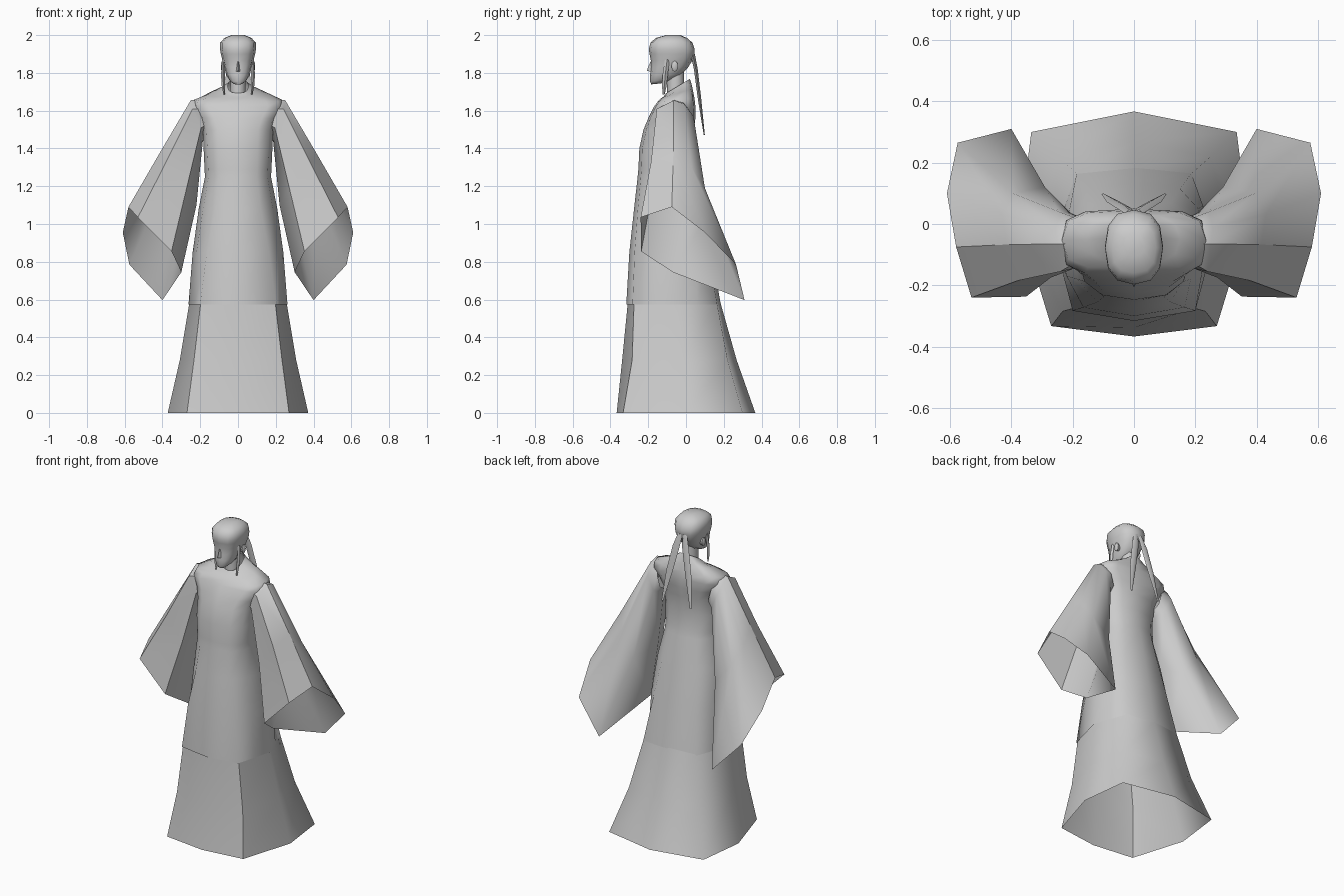
import bpy, bmesh, math


def loft(name, rings, cap_start=False, cap_end=False, angle=60, sharp=()):
    """Skin equally sized closed rings; 'sharp' lists columns kept as hard ridges."""
    bm = bmesh.new()
    vs = [[bm.verts.new(p) for p in r] for r in rings]
    n = len(rings[0])
    for a, b in zip(vs, vs[1:]):
        for i in range(n):
            j = (i + 1) % n
            bm.faces.new((a[i], a[j], b[j], b[i]))
    if cap_start:
        bm.faces.new(vs[0])
    if cap_end:
        bm.faces.new(vs[-1])
    bmesh.ops.recalc_face_normals(bm, faces=bm.faces)
    for a, b in zip(vs, vs[1:]):
        for i in sharp:
            bm.edges.get((a[i], b[i])).smooth = False
    me = bpy.data.meshes.new(name)
    bm.to_mesh(me)
    bm.free()
    ob = bpy.data.objects.new(name, me)
    bpy.context.collection.objects.link(ob)
    bpy.ops.object.select_all(action='DESELECT')
    ob.select_set(True)
    bpy.context.view_layer.objects.active = ob
    bpy.ops.object.shade_smooth_by_angle(angle=math.radians(angle))
    return ob


def half_ring(z, pts):
    """Mirror half an outline (front centre to back centre) across x."""
    return [(x, y, z) for x, y in pts] + [(-x, y, z) for x, y in pts[-2:0:-1]]


def oval(z, w, yf, yb, tilt=0, n=12, p=0.8):
    """Boxy oval section, optionally tilted up towards the back."""
    ring = []
    for i in range(n):
        t = 2 * math.pi * i / n
        s, c = math.sin(t), -math.cos(t)
        x = w * math.copysign(abs(s) ** p, s)
        y = (yf + yb) / 2 + (yb - yf) / 2 * math.copysign(abs(c) ** p, c)
        ring.append((x, y, z + tilt * (y - (yf + yb) / 2)))
    return ring


# lower skirt, open at the hem, with a hard-edged front panel
loft("lower_skirt", [
    half_ring(0, [(0, -.367), (.27, -.333), (.372, 0), (.335, .30), (0, .367)]),
    half_ring(.28, [(0, -.338), (.233, -.285), (.308, -.02), (.25, .22), (0, .268)]),
    half_ring(.585, [(0, -.308), (.197, -.275), (.257, -.05), (.185, .163), (0, .182)]),
], angle=85, sharp=(1, 7))

# outer robe from knee hem up to the collar
robe = [half_ring(z, pts) for z, pts in [
    (.575, [(0, -.316), (.2, -.283), (.23, -.17), (.262, -.05), (.225, .06), (.187, .165), (0, .184)]),
    (.85, [(0, -.3), (.165, -.272), (.22, -.17), (.24, -.06), (.21, .05), (.15, .115), (0, .135)]),
    (1.08, [(0, -.275), (.12, -.255), (.185, -.18), (.208, -.08), (.185, .02), (.12, .07), (0, .09)]),
]]
robe += [oval(*a) for a in [
    (1.25, .175, -.256, .055), (1.29, .177, -.252, .045), (1.4, .182, -.247, .035),
    (1.5, .187, -.225, .042), (1.56, .205, -.2, .05, 0, 12, .7), (1.62, .24, -.17, .05, 0, 12, .6),
    (1.657, .235, -.15, .045, .1, 12, .65), (1.69, .15, -.135, .035, .3),
    (1.71, .085, -.12, .028, .5), (1.73, .055, -.105, .02, .6)]]
loft("outer_robe", robe, angle=80)

# wide hanging open sleeves: 7-sided, armhole -> shoulder -> middle -> cuff
sleeve = [
    [(.2, -.065, 1.66), (.2, -.015, 1.645), (.19, .02, 1.58), (.17, .02, 1.51),
     (.16, -.04, 1.47), (.16, -.12, 1.53), (.19, -.125, 1.61)],
    [(.25, -.065, 1.655), (.257, -.01, 1.635), (.245, .04, 1.57), (.205, .035, 1.48),
     (.185, -.04, 1.45), (.195, -.145, 1.51), (.24, -.155, 1.61)],
    [(.415, -.067, 1.375), (.43, .03, 1.3), (.395, .1, 1.19), (.29, .12, 1.06),
     (.22, -.03, 1.1), (.272, -.175, 1.19), (.38, -.185, 1.33)],
    [(.58, -.075, 1.09), (.61, .1, .955), (.575, .265, .785), (.40, .31, .597),
     (.30, -.07, .745), (.352, -.237, .855), (.53, -.24, 1.035)],
]
for s, side in ((1, "left"), (-1, "right")):
    loft(f"{side}_sleeve", [[(s * x, y, z) for x, y, z in r] for r in sleeve],
         angle=180, sharp=(0, 5, 6))

# neck
loft("neck", [oval(z, .042, -.1, -.01, 0, 10, 1) for z in (1.64, 1.82)])

# head: chin, jaw, brow and smooth hair in one skin
loft("head", [oval(*a) for a in [
    (1.742, .024, -.184, -.13, .1), (1.76, .045, -.19, -.07, .1),
    (1.79, .062, -.19, -.025), (1.83, .073, -.186, .012),
    (1.865, .082, -.186, .033), (1.9, .091, -.193, .046),
    (1.925, .095, -.197, .046), (1.96, .094, -.188, .034),
    (1.985, .072, -.16, .005), (2.0, .035, -.105, -.03)]], True, True, 75)

# nose wedge
loft("nose", [
    [(-.006, -.182, 1.86), (.006, -.182, 1.86), (0, -.188, 1.86)],
    [(-.013, -.18, 1.805), (.013, -.18, 1.805), (0, -.208, 1.812)]], True, True)


def strand(name, path):
    """Tapered four-sided lock; path holds (x, y, z, half width, half depth)."""
    loft(name, [[(x - w, y, z), (x, y - d, z), (x + w, y, z), (x, y + d, z)]
                for x, y, z, w, d in path], True, True)


for s, side in ((1, "left"), (-1, "right")):
    # ears
    loft(f"{side}_ear", [[(s * (.076 + o), -.06 + r * math.cos(t), 1.835 + 1.6 * r * math.sin(t))
                          for t in [k * math.pi / 4 for k in range(8)]]
                         for o, r in ((-.01, .014), (.008, .018), (.014, .011))], True, True)
    # locks hanging before the ears
    strand(f"{side}_front_lock", [
        (s * .077, -.1, 1.87, .007, .012), (s * .08, -.11, 1.79, .01, .014),
        (s * .077, -.115, 1.73, .009, .012), (s * .073, -.118, 1.685, .004, .005)])
    # long tails at the back of the head
    strand(f"{side}_back_tail", [
        (s * .015, .035, 1.9, .016, .012), (s * .033, .052, 1.82, .024, .01),
        (s * .067, .072, 1.66, .022, .009), (s * .1, .097, 1.47, .006, .003)])
